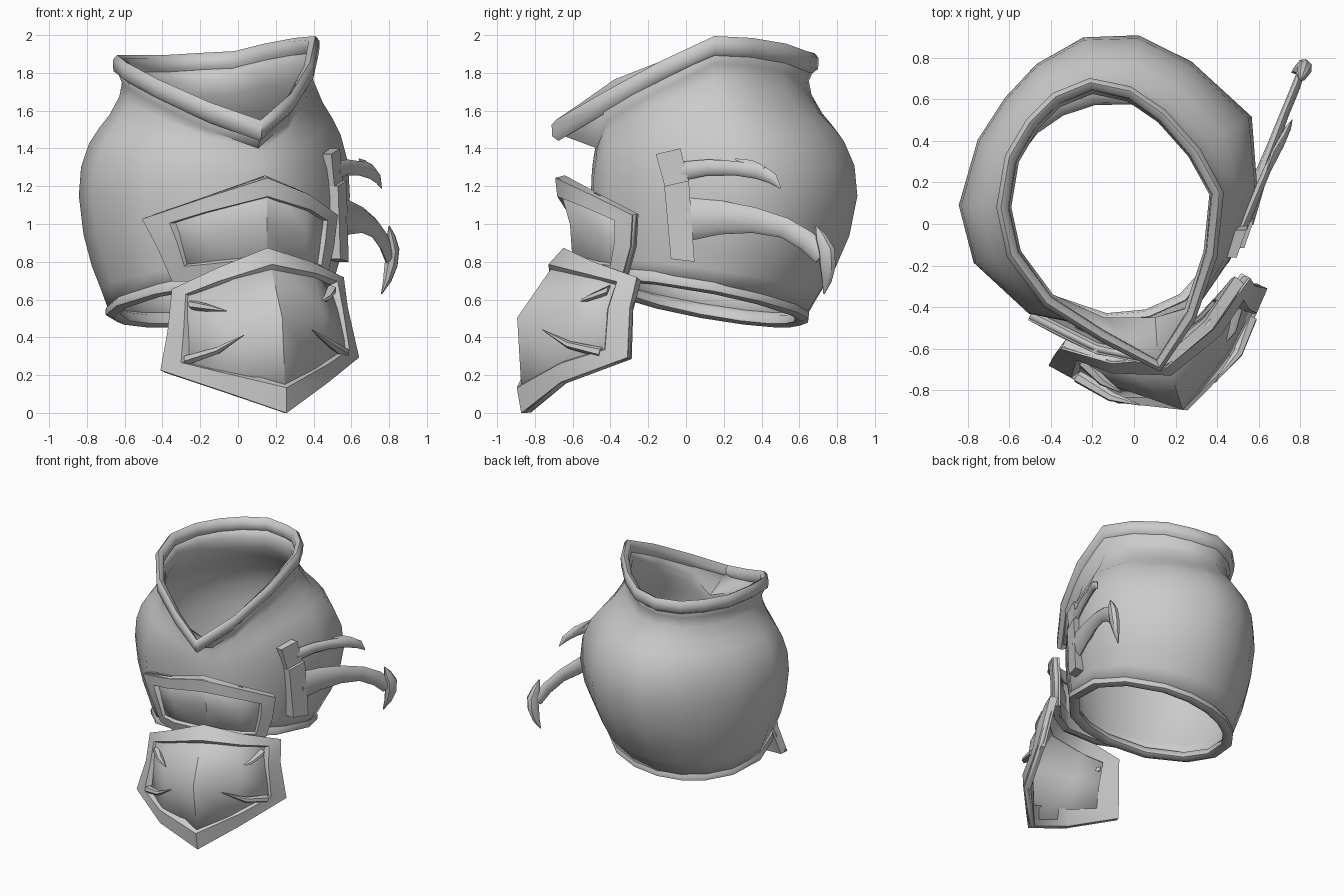
import bpy, bmesh, math
from mathutils import Vector as V

if "Cube" in bpy.data.objects:
    bpy.data.objects.remove(bpy.data.objects["Cube"])


def finish(name, verts, faces, solid=0, angle=40):
    me = bpy.data.meshes.new(name)
    me.from_pydata([tuple(v) for v in verts], [], faces)
    bm = bmesh.new()
    bm.from_mesh(me)
    bmesh.ops.recalc_face_normals(bm, faces=bm.faces)
    bm.to_mesh(me)
    bm.free()
    ob = bpy.data.objects.new(name, me)
    bpy.context.collection.objects.link(ob)
    if solid:
        m = ob.modifiers.new("thickness", 'SOLIDIFY')
        m.thickness, m.offset = solid, 0
    bpy.ops.object.select_all(action='DESELECT')
    ob.select_set(True)
    bpy.context.view_layer.objects.active = ob
    bpy.ops.object.shade_smooth_by_angle(angle=math.radians(angle))
    return ob


def loft(name, rings, wrap=False, caps=False, **kw):
    """Skin closed rings; wrap joins last ring to first, caps closes the ends."""
    n, k = len(rings[0]), len(rings)
    faces = []
    for i in range(k if wrap else k - 1):
        a, b = i * n, (i + 1) % k * n
        faces += [(a + j, a + (j + 1) % n, b + (j + 1) % n, b + j) for j in range(n)]
    if caps:
        faces += [tuple(range(n)), tuple(range((k - 1) * n, k * n))]
    return finish(name, [p for r in rings for p in r], faces, **kw)


def horn(name, pts, side, flat=0.5, n=8):
    """Tapered curved bar: pts are (x, y, z, radius), flattened along side."""
    side = V(side).normalized()
    P = [V(p[:3]) for p in pts]
    rings = []
    for i, p in enumerate(P):
        t = (P[min(i + 1, len(P) - 1)] - P[max(i - 1, 0)]).normalized()
        b = t.cross(side).normalized()
        r = pts[i][3]
        rings.append([p + side * (r * flat * math.cos(a)) + b * (r * math.sin(a))
                      for a in (2 * math.pi * j / n for j in range(n))])
    return loft(name, rings, caps=True)


# Collar line, from the front tip around the right side and back
rim = [V(p) for p in [
    (.12, -.69, 1.495), (.28, -.45, 1.635), (.38, -.15, 1.80), (.41, .15, 1.94),
    (.30, .35, 1.93), (.14, .53, 1.90), (-.02, .64, 1.86), (-.21, .68, 1.85),
    (-.38, .61, 1.84), (-.50, .49, 1.84), (-.60, .32, 1.84), (-.64, .08, 1.84),
    (-.59, -.15, 1.80), (-.42, -.38, 1.71), (-.15, -.55, 1.59)]]
C = V((-.10, .08, 0))
ang = [math.atan2(p.y - C.y, p.x - C.x) for p in rim]
out = [V((math.cos(a), math.sin(a), 0)) for a in ang]

# Widest outline, lower outline and neck, matched to the collar points
belly = [V((x, y, 1.15)) for x, y in [
    (.10, -.48), (.29, -.40), (.455, -.16), (.58, .18), (.555, .51), (.27, .77), (.02, .895), (-.24, .885),
    (-.46, .76), (-.61, .60), (-.74, .40), (-.83, .09), (-.76, -.18), (-.50, -.42), (-.15, -.49)]]
bottom = []
for o in out:
    x, y = -.09 + .58 * o.x, .075 + .55 * o.y
    bottom.append(V((x, y, .605 + .12 * (x + .09) - .18 * (y - .09))))
neck = []
for p in rim:
    q = C + (p - C) * .93
    neck.append(V((q.x, max(q.y, -.46), p.z - .09)))


def blend(A, B, w, t):
    return [V((a.x + (b.x - a.x) * w, a.y + (b.y - a.y) * w, a.z + (b.z - a.z) * t))
            for a, b in zip(A, B)]


# Bulging open shell
rings = [blend(bottom, belly, 1 - w, 1 - t) for t, w in [(1, 1), (.8, .72), (.6, .42), (.33, .15)]]
rings += [blend(belly, neck, w, t) for t, w in
          [(0, 0), (.25, .05), (.45, .23), (.58, .45), (.7, .7), (.87, .94), (1, 1)]]
rings.append(rim)
loft("shell", rings, solid=.025, angle=60)


# Thick rolled edges at the collar and the lower opening
def edge(name, path, section):
    loft(name, [[p + o * d + V((0, 0, h)) for p, o in zip(path, out)] for d, h in section],
         wrap=True, angle=65)


edge("collar_rim", rim, [(0, .055), (.022, .03), (.02, -.03), (-.015, -.055), (-.04, -.02), (-.035, .035)])
edge("lower_rim", bottom, [(.01, .045), (.032, .01), (.03, -.02), (-.01, -.035), (-.045, -.015), (-.035, .03)])


# Front plates: 3 rows of 5 points, with a raised frame
def plate(name, rows, du, dv, height=.04):
    G = [[V(p) for p in r] for r in rows]

    def S(u, v):
        i, j = min(int(u), 3), min(int(v), 1)
        f = u - i
        return G[j][i].lerp(G[j][i + 1], f).lerp(G[j + 1][i].lerp(G[j + 1][i + 1], f), v - j)

    faces = [(j * 5 + i, j * 5 + i + 1, j * 5 + i + 6, j * 5 + i + 5) for j in range(2) for i in range(4)]
    finish(name + "_panel", [p for r in G for p in r], faces, solid=.03, angle=35)
    loop = [(u, 0) for u in range(5)] + [(4, 1)] + [(u, 2) for u in range(4, -1, -1)] + [(0, 1)]
    back, outer, inner, foot = [], [], [], []
    for u, v in loop:
        a, b = min(max(u, du), 4 - du), min(max(v, dv), 2 - dv)
        n = (S(a, b + .1) - S(a, b - .1)).cross(S(a + .1, b) - S(a - .1, b)).normalized()
        O, I = S(u, v), S(a, b)
        back.append(O - n * .03)
        outer.append(O + n * height * .6)
        inner.append(I.lerp(O, .25) + n * height)
        foot.append(I - n * .03)
    loft(name + "_frame", [back, outer, inner, foot], wrap=True, angle=50)


plate("upper_plate", [
    [(-.5, -.44, 1.03), (-.18, -.60, 1.14), (.15, -.67, 1.25), (.36, -.49, 1.16), (.51, -.27, 1.05)],
    [(-.42, -.46, .88), (-.15, -.57, .95), (.15, -.60, 1.0), (.35, -.46, .95), (.49, -.28, .88)],
    [(-.34, -.45, .70), (-.12, -.55, .70), (.15, -.58, .72), (.33, -.46, .70), (.45, -.33, .70)]], .55, .5)
plate("lower_plate", [
    [(-.34, -.58, .65), (-.1, -.65, .76), (.15, -.63, .86), (.37, -.48, .79), (.54, -.25, .71)],
    [(-.36, -.60, .43), (-.08, -.77, .47), (.23, -.88, .50), (.44, -.61, .53), (.56, -.29, .55)],
    [(-.40, -.66, .22), (-.07, -.84, .11), (.25, -.85, .0), (.46, -.65, .16), (.62, -.30, .29)]], .45, .36)

# Four claws on the lower plate
claws = [((-.24, -.66, .57), (-.15, -.755, .555), (-.06, -.81, .54)),
         ((-.27, -.73, .28), (-.11, -.83, .33), (.03, -.87, .41)),
         ((.49, -.41, .65), (.47, -.51, .61), (.42, -.59, .58)),
         ((.56, -.45, .32), (.50, -.62, .36), (.39, -.76, .44))]
for i, path in enumerate(claws):
    horn(f"claw_{i + 1}", [(*p, r) for p, r in zip(path, (.035, .025, .003))], (0, .3, 1), flat=.8, n=6)

# Side buckle blocks: four (y, z) corners following the shell
for name, x0, quad in [
        ("upper_buckle", .52, [(-.16, 1.37), (-.03, 1.40), (.015, 1.225), (-.11, 1.19)]),
        ("lower_buckle", .54, [(-.115, 1.2), (.015, 1.23), (.045, .80), (-.08, .815)])]:
    loft(name, [[V((x0 + .35 * y + d, y, z)) for y, z in quad] for d in (-.04, .03)], caps=True, angle=20)

# Hooked arms sweeping back from the buckles
N = (.94, -.34, 0)
horn("upper_hook", [(.52, -.02, 1.28, .05), (.58, .12, 1.30, .042), (.64, .26, 1.295, .038),
                    (.70, .38, 1.28, .042), (.74, .46, 1.24, .03), (.76, .50, 1.19, .004)], N)
horn("upper_barb", [(.71, .40, 1.27, .04), (.67, .34, 1.315, .025), (.64, .26, 1.345, .003)], N)
horn("lower_hook", [(.53, .01, 1.025, .115), (.59, .18, 1.035, .09), (.66, .36, 1.02, .068),
                    (.72, .52, .98, .055), (.77, .64, .91, .055), (.80, .72, .83, .05)], N, flat=.4)
horn("lower_hook_head", [(.80, .69, .99, .004), (.81, .715, .93, .03), (.82, .745, .86, .045),
                         (.81, .75, .78, .045), (.79, .745, .70, .028), (.76, .73, .63, .004)], N, flat=.8)
